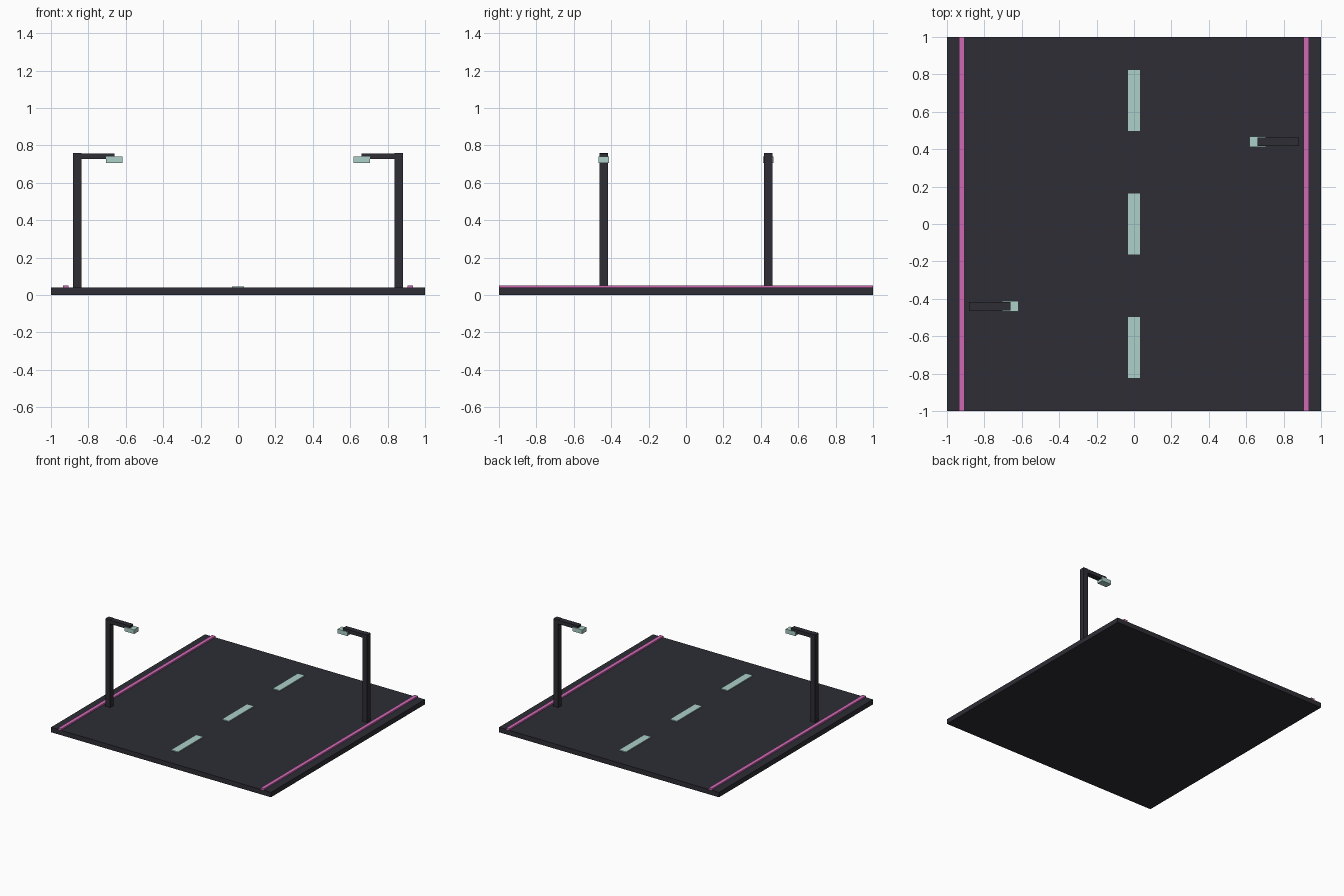
import bpy

if "Cube" in bpy.data.objects:
    bpy.data.objects.remove(bpy.data.objects["Cube"])


def material(name, rgb):
    """Flat colour from sRGB 0-255, stored as linear."""
    def lin(c):
        c /= 255
        return c / 12.92 if c <= 0.04045 else ((c + 0.055) / 1.055) ** 2.4
    m = bpy.data.materials.new(name)
    m.diffuse_color = (*[lin(c) for c in rgb], 1)
    m.use_nodes = True
    m.node_tree.nodes["Principled BSDF"].inputs["Base Color"].default_value = m.diffuse_color
    return m


asphalt = material("dark_asphalt", (45, 45, 53))
mint = material("pale_mint", (172, 208, 200))
pink = material("neon_pink", (207, 104, 180))


def box(name, x, y, z, mat):
    """Box from (min, max) ranges on each axis."""
    spans = [sorted(r) for r in (x, y, z)]
    bpy.ops.mesh.primitive_cube_add(size=1, location=[(a + b) / 2 for a, b in spans])
    ob = bpy.context.object
    ob.name = name
    ob.scale = [b - a for a, b in spans]
    bpy.ops.object.transform_apply(location=False, rotation=False, scale=True)
    ob.data.materials.append(mat)
    return ob


# Road slab
box("road", (-1, 1), (-1, 1), (0, 0.04), asphalt)

# Centre line dashes
for i in (-1, 0, 1):
    y = i * 0.66
    box("lane_dash", (-0.032, 0.032), (y - 0.163, y + 0.163), (0.04, 0.047), mint)

# Edge strips and street lamps; the two lamps are turned half a circle apart
for s, side in ((-1, "left"), (1, "right")):
    box(side + "_edge_strip", (s * 0.905, s * 0.935), (-1, 1), (0.04, 0.052), pink)
    y = s * 0.44
    box(side + "_lamp_post", (s * 0.838, s * 0.882), (y - 0.022, y + 0.022), (0.04, 0.76), asphalt)
    box(side + "_lamp_arm", (s * 0.66, s * 0.838), (y - 0.022, y + 0.022), (0.727, 0.758), asphalt)
    box(side + "_lamp_head", (s * 0.617, s * 0.705), (y - 0.028, y + 0.028), (0.706, 0.74), mint)
